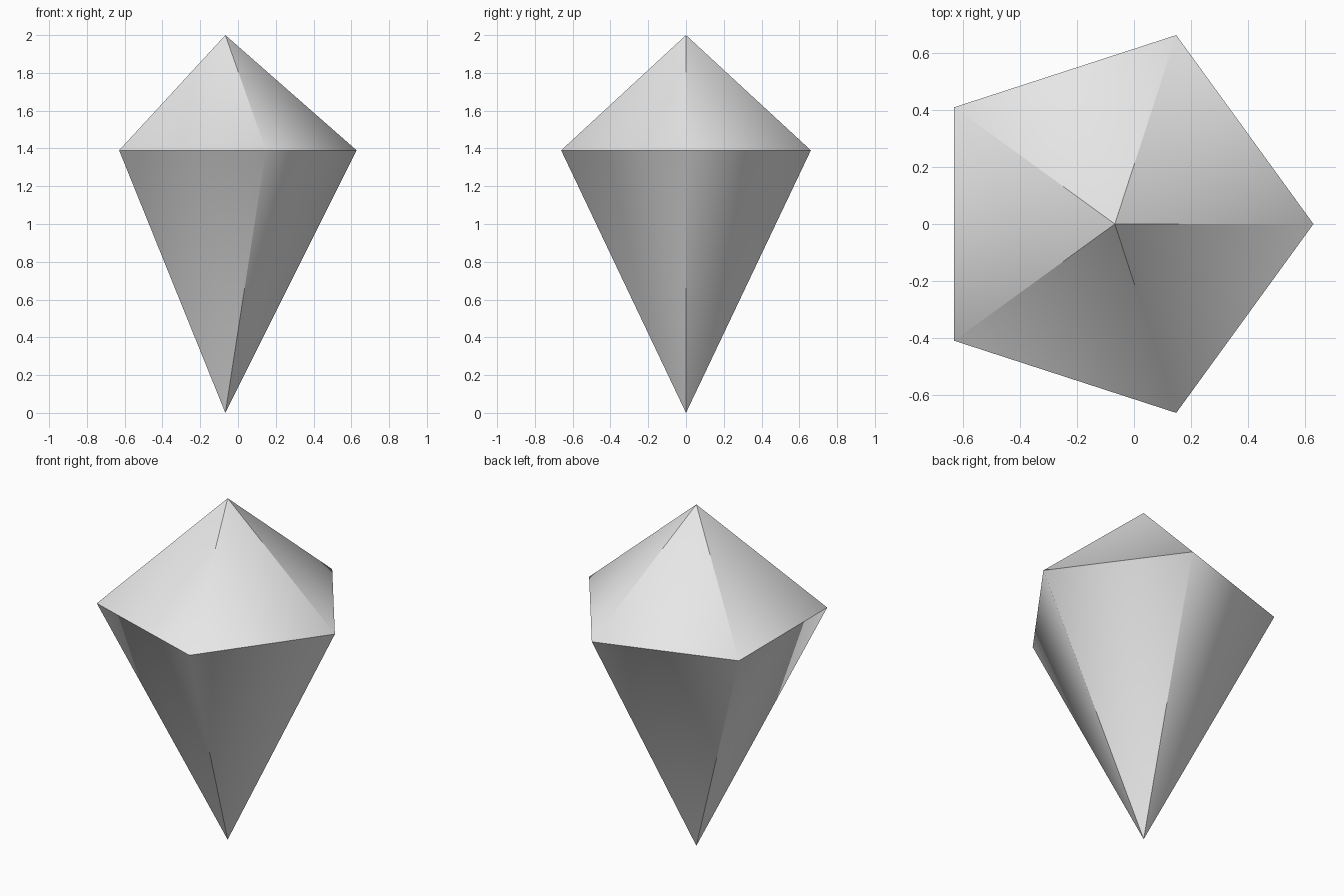
import bpy
import math
from mathutils import Vector

old = bpy.data.objects.get("Cube")
if old:
    bpy.data.objects.remove(old, do_unlink=True)

SIDES = 5
RADIUS = 0.695
CENTRE_X = -0.067
GIRDLE_Z = 1.39
TOP_Z = 2.0

# One plain grey material
grey = bpy.data.materials.new("light_grey")
grey.use_nodes = True
colour = (0.8, 0.8, 0.8, 1.0)
grey.diffuse_color = colour
grey.node_tree.nodes["Principled BSDF"].inputs["Base Color"].default_value = colour

# Five-sided crystal: a girdle ring joined to an upper and a lower point
verts = []
for i in range(SIDES):
    a = math.tau * i / SIDES
    verts.append((CENTRE_X + RADIUS * math.cos(a), RADIUS * math.sin(a), GIRDLE_Z))
top, tip = SIDES, SIDES + 1
verts += [(CENTRE_X, 0, TOP_Z), (CENTRE_X, 0, 0)]

faces = []
for i in range(SIDES):
    j = (i + 1) % SIDES
    faces += [(i, j, top), (j, i, tip)]

mesh = bpy.data.meshes.new("crystal")
mesh.from_pydata(verts, [], faces)
mesh.materials.append(grey)
mesh.update()
crystal = bpy.data.objects.new("crystal", mesh)
bpy.context.collection.objects.link(crystal)

# Soft shading around each half, flat at the points, crisp at the girdle
for poly in mesh.polygons:
    poly.use_smooth = True
face_normals = [p.normal.copy() for p in mesh.polygons]
loop_normals = []
for poly in mesh.polygons:
    half = poly.index % 2
    for v in poly.vertices:
        if v in (top, tip):
            n = face_normals[poly.index]
        else:
            n = Vector()
            for other in mesh.polygons:
                if other.index % 2 == half and v in other.vertices:
                    n += face_normals[other.index]
            n.normalize()
        loop_normals.append(n)
mesh.normals_split_custom_set(loop_normals)
